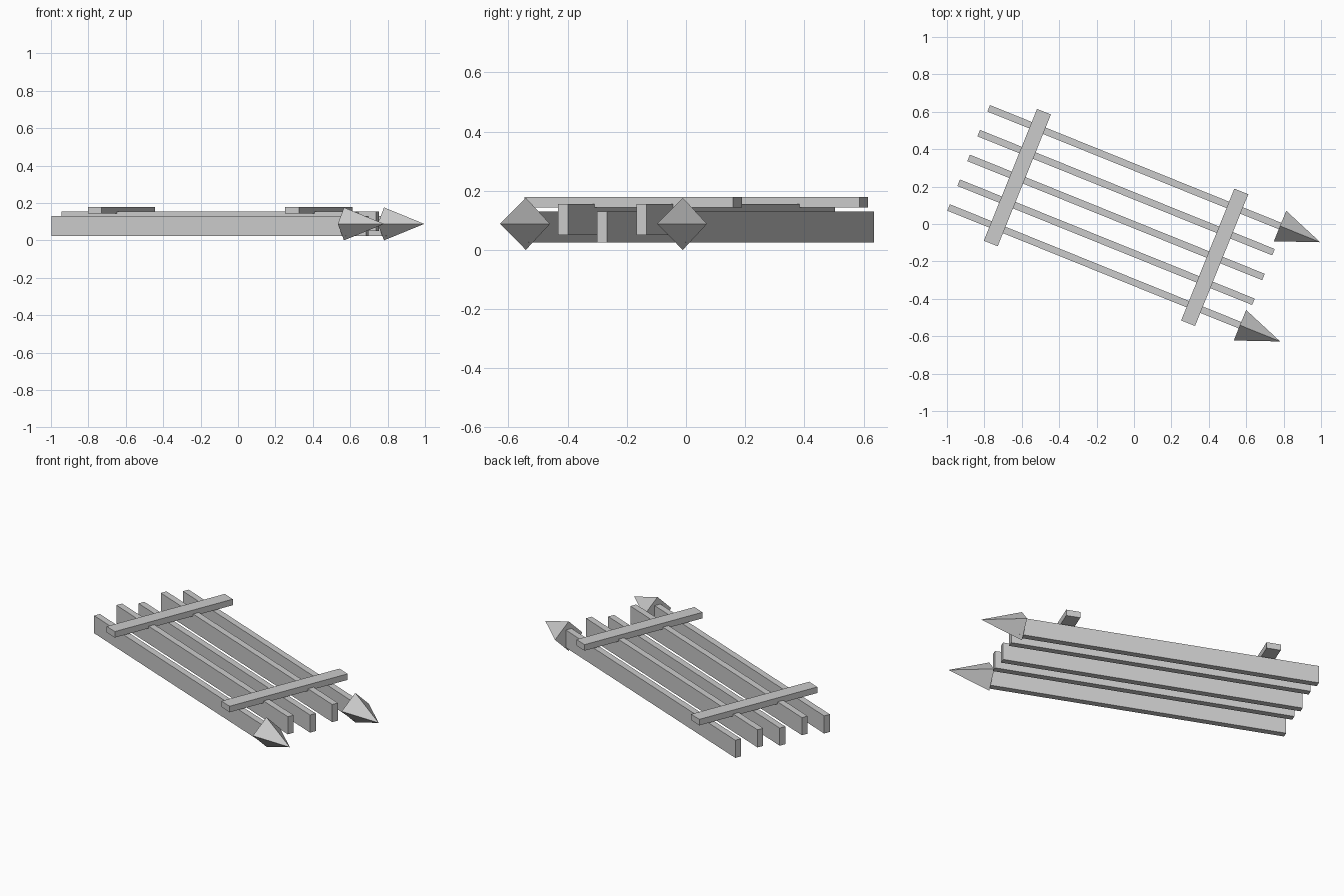
import bpy, bmesh, math
from mathutils import Matrix, Vector

if "Cube" in bpy.data.objects:
    bpy.data.objects.remove(bpy.data.objects["Cube"])

ANGLE = math.radians(-22)
FRAME = Matrix.Translation((-0.096, 0.035, 0)) @ Matrix.Rotation(ANGLE, 4, 'Z')

grey = bpy.data.materials.new("plain_grey")
grey.diffuse_color = (0.6, 0.6, 0.6, 1)
grey.use_nodes = True
grey.node_tree.nodes["Principled BSDF"].inputs["Base Color"].default_value = grey.diffuse_color


def add_part(name, bm):
    """Turn a bmesh built in gate coordinates into a placed object."""
    bmesh.ops.recalc_face_normals(bm, faces=bm.faces)
    mesh = bpy.data.meshes.new(name)
    bm.to_mesh(mesh)
    bm.free()
    mesh.materials.append(grey)
    ob = bpy.data.objects.new(name, mesh)
    ob.matrix_world = FRAME
    bpy.context.collection.objects.link(ob)


def box(name, centre, size):
    bm = bmesh.new()
    bmesh.ops.create_cube(bm, size=1.0)
    bmesh.ops.scale(bm, vec=size, verts=bm.verts)
    bmesh.ops.translate(bm, vec=centre, verts=bm.verts)
    add_part(name, bm)


def spike(name, v):
    """Four-sided point along +x, with its corners up, down and to the sides."""
    r, z = 0.088, 0.088
    bm = bmesh.new()
    tip = bm.verts.new((1.062, v, z))
    ring = [bm.verts.new(Vector((0.83, v, z)) + r * Vector(d))
            for d in ((0, 1, 0), (0, 0, 1), (0, -1, 0), (0, 0, -1))]
    bm.faces.new(ring)
    for i in range(4):
        bm.faces.new((ring[i], ring[(i + 1) % 4], tip))
    add_part(name, bm)


# Five long slats, alternately low and raised
for i in range(5):
    z = 0.103 if i % 2 else 0.077
    box(f"slat_{i + 1}", (0, (i - 2) * 0.143, z), (1.70, 0.037, 0.105))

# Two cross bars lying over the slats
for side, u in (("rear", -0.569), ("tip", 0.569)):
    box(f"cross_bar_{side}", (u, 0, 0.161), (0.08, 0.76, 0.036))

# Spikes on the ends of the outer slats
for side, v in (("left", 0.286), ("right", -0.286)):
    spike(f"spike_{side}", v)
